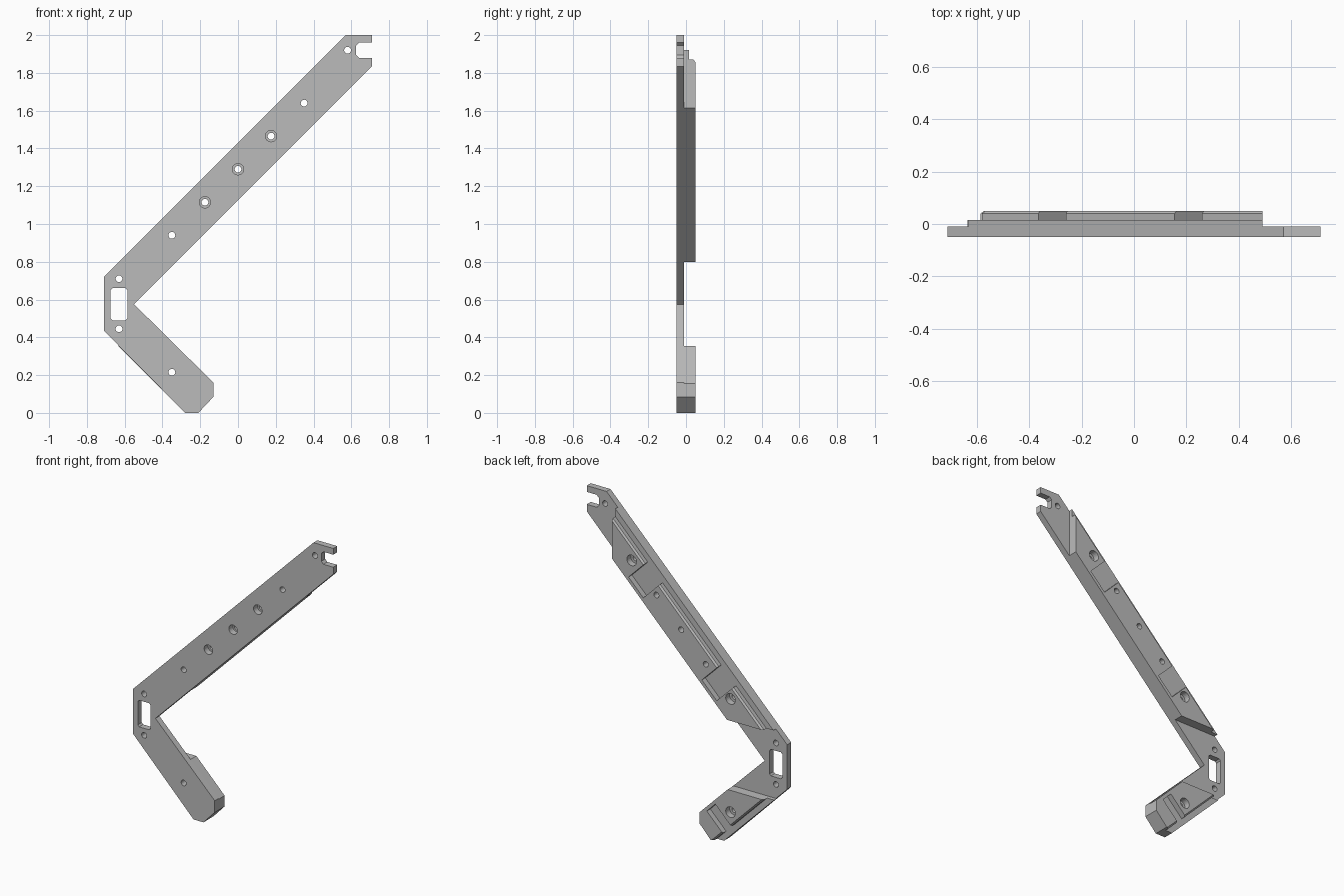
import bpy, bmesh, math

cube = bpy.data.objects.get("Cube")
if cube:
    bpy.data.objects.remove(cube, do_unlink=True)

grey = bpy.data.materials.new("plain_grey")
grey.use_nodes = True
GREY = (0.5, 0.5, 0.5, 1)
grey.diffuse_color = GREY
grey.node_tree.nodes["Principled BSDF"].inputs["Base Color"].default_value = GREY

FRONT, PLATE, STEP, RIDGE, BACK = -0.05, -0.01, 0.015, 0.04, 0.05


def loft(name, sections):
    """Solid through (y, outline) sections with equal point counts."""
    bm = bmesh.new()
    rings = [[bm.verts.new((x, y, z)) for x, z in pts] for y, pts in sections]
    n = len(rings[0])
    bm.faces.new(rings[0])
    bm.faces.new(rings[-1])
    for a, b in zip(rings, rings[1:]):
        for i in range(n):
            j = (i + 1) % n
            bm.faces.new((a[i], a[j], b[j], b[i]))
    bmesh.ops.recalc_face_normals(bm, faces=bm.faces)
    mesh = bpy.data.meshes.new(name)
    bm.to_mesh(mesh)
    bm.free()
    obj = bpy.data.objects.new(name, mesh)
    bpy.context.collection.objects.link(obj)
    mesh.materials.append(grey)
    return obj


def prism(name, pts, y0, y1):
    return loft(name, [(y0, pts), (y1, pts)])


def circle(x, z, r, n=24):
    return [(x + r * math.cos(2 * math.pi * i / n),
             z + r * math.sin(2 * math.pi * i / n)) for i in range(n)]


def combine(body, other, operation):
    mod = body.modifiers.new(operation.lower(), "BOOLEAN")
    mod.operation = operation
    mod.solver = "EXACT"
    mod.object = other
    bpy.context.view_layer.objects.active = body
    bpy.ops.object.modifier_apply(modifier=mod.name)
    bpy.data.objects.remove(other, do_unlink=True)


# Bent front plate with a forked tip
bracket = prism("bent_bracket", [
    (-0.28, 0), (-0.21, 0), (-0.13, 0.085), (-0.13, 0.16), (-0.55, 0.575),
    (0.71, 1.835), (0.71, 1.88), (0.64, 1.88), (0.625, 1.895), (0.625, 1.945),
    (0.64, 1.96), (0.71, 1.96), (0.71, 2), (0.57, 2), (-0.71, 0.72), (-0.71, 0.435)],
    FRONT, PLATE)


# Raised back of the long arm, bounded outside by z - x = c
def long_arm(c):
    return [(-0.325, 0.8), (0.49, 1.615), (0.49, 0.49 + c), (0.8 - c, 0.8)]


# Raised back of the short arm, bounded outside by x + z = c
def short_arm(c):
    return [(-0.33, 0.355), (c - 0.355, 0.355), (c, 0), (-0.21, 0),
            (-0.13, 0.085), (-0.13, 0.155)]


for arm, edge, inward in ((long_arm, 1.43, -1), (short_arm, -0.28, 1)):
    inner = edge + 0.05 * inward
    top = inner + 0.014 * inward
    combine(bracket, prism("base_layer", arm(edge), PLATE, STEP), "UNION")
    combine(bracket, loft("pad", [(STEP, arm(inner)), (RIDGE, arm(inner)),
                                  (BACK, arm(top))]), "UNION")

# Cross channels, open at the outer edge
for s0, s1 in ((0.65, 0.86), (1.69, 1.9)):
    pts = [((s - c) / 2, (s + c) / 2) for s, c in
           ((s0, 1.155), (s1, 1.155), (s1, 1.46), (s0, 1.46))]
    combine(bracket, prism("channel", pts, STEP, 0.1), "DIFFERENCE")
pts = [((c + t) / 2, (c - t) / 2) for t, c in
       ((-0.48, -0.005), (-0.36, -0.005), (-0.36, -0.32), (-0.48, -0.32))]
combine(bracket, prism("short_channel", pts, STEP, 0.1), "DIFFERENCE")

# Slot at the bend
combine(bracket, prism("slot", [
    (-0.665, 0.49), (-0.595, 0.49), (-0.585, 0.5), (-0.585, 0.65),
    (-0.595, 0.66), (-0.665, 0.66), (-0.675, 0.65), (-0.675, 0.5)], -0.1, 0.1), "DIFFERENCE")

# Screw holes: plain, widened at the front, widened at the back
plain = [(-0.63, 0.71), (-0.63, 0.445), (0.58, 1.92)]
front_wide = [(-0.175, 1.115), (0, 1.29), (0.175, 1.465)]
back_wide = [(-0.35, 0.94), (0.35, 1.64), (-0.35, 0.215)]
for x, z in plain + front_wide + back_wide:
    combine(bracket, prism("hole", circle(x, z, 0.018), -0.1, 0.1), "DIFFERENCE")
for x, z in front_wide:
    combine(bracket, prism("front_bore", circle(x, z, 0.03), -0.1, -0.01), "DIFFERENCE")
for x, z in back_wide:
    combine(bracket, prism("back_bore", circle(x, z, 0.034), 0.01, 0.1), "DIFFERENCE")

# One colour throughout
bracket.data.materials.clear()
bracket.data.materials.append(grey)
for p in bracket.data.polygons:
    p.material_index = 0
    p.use_smooth = False
